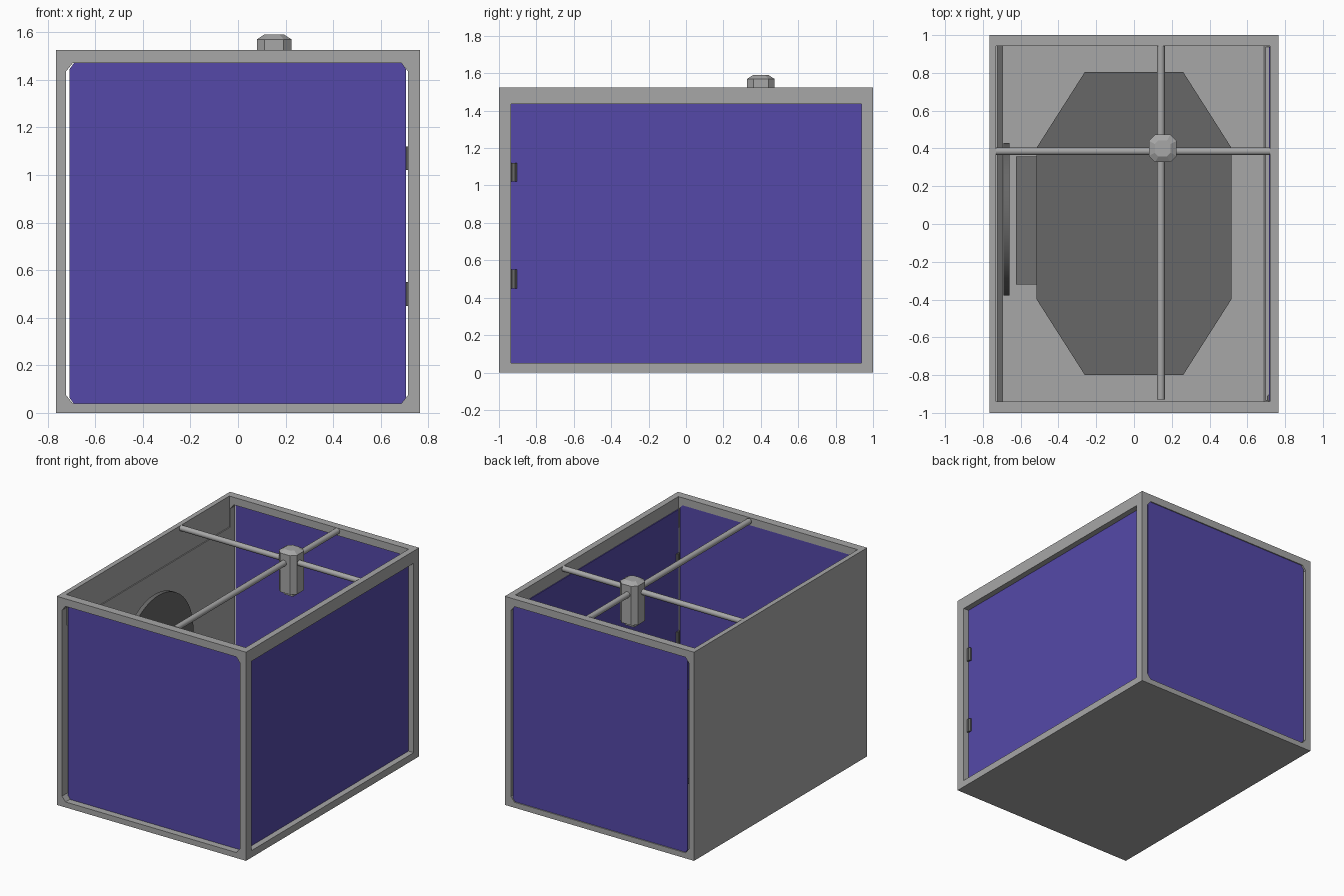
import bpy, bmesh, math
from mathutils import Matrix, Vector

if "Cube" in bpy.data.objects:
    bpy.data.objects.remove(bpy.data.objects["Cube"])


def material(name, rgb):
    m = bpy.data.materials.new(name)
    m.diffuse_color = (*rgb, 1)
    m.use_nodes = True
    m.node_tree.nodes["Principled BSDF"].inputs["Base Color"].default_value = m.diffuse_color
    return m


purple = material("purple_panel", (0.089, 0.066, 0.393))
grey = material("frame_grey", (0.385, 0.385, 0.385))
dark = material("dark_grey", (0.136, 0.136, 0.136))


def finish(name, bm, mat=None):
    bmesh.ops.recalc_face_normals(bm, faces=bm.faces)
    me = bpy.data.meshes.new(name)
    bm.to_mesh(me)
    bm.free()
    ob = bpy.data.objects.new(name, me)
    bpy.context.collection.objects.link(ob)
    me.materials.append(mat or grey)
    return ob


def box(name, lo, hi, mat=None):
    bm = bmesh.new()
    lo, hi = Vector(lo), Vector(hi)
    bmesh.ops.create_cube(bm, size=1, matrix=Matrix.Translation((lo + hi) / 2)
                          @ Matrix.Diagonal((*(hi - lo), 1)))
    return finish(name, bm, mat)


def cham(x0, x1, y0, y1, cx, cy):
    """Rectangle with cut corners."""
    return [(x0 + cx, y0), (x1 - cx, y0), (x1, y0 + cy), (x1, y1 - cy),
            (x1 - cx, y1), (x0 + cx, y1), (x0, y1 - cy), (x0, y0 + cy)]


def loft(name, rings, mat=None):
    """Skin a stack of equal-length 3D rings and cap both ends."""
    bm = bmesh.new()
    vs = [[bm.verts.new(p) for p in r] for r in rings]
    n = len(vs[0])
    for a, b in zip(vs, vs[1:]):
        for i in range(n):
            bm.faces.new((a[i], a[(i + 1) % n], b[(i + 1) % n], b[i]))
    bm.faces.new(vs[0])
    bm.faces.new(vs[-1])
    return finish(name, bm, mat)


def along_y(pts, y):
    return [(a, y, b) for a, b in pts]


def along_z(pts, z):
    return [(a, b, z) for a, b in pts]


def rod(name, a, b, r, segs=24, mat=None):
    a, b = Vector(a), Vector(b)
    d = b - a
    bm = bmesh.new()
    rot = Vector((0, 0, 1)).rotation_difference(d).to_matrix().to_4x4()
    bmesh.ops.create_cone(bm, cap_ends=True, segments=segs, radius1=r, radius2=r,
                          depth=d.length, matrix=Matrix.Translation((a + b) / 2) @ rot)
    for f in bm.faces:
        f.smooth = len(f.verts) == 4
    for e in bm.edges:
        e.smooth = all(f.smooth for f in e.link_faces)
    return finish(name, bm, mat)


# enclosure: solid left wall and floor, openings at front, back, right and top
case = box("enclosure_frame", (-0.765, -1, 0), (0.765, 1, 1.525))
hole = cham(-0.723, 0.715, 0.04, 1.47, 0.028, 0.035)
cutters = [
    loft("cut_front_back", [along_y(hole, -1.2), along_y(hole, 1.2)]),
    box("cut_top", (-0.73, -0.94, 1.3), (0.72, 0.943, 1.8)),
    box("cut_right", (0.6, -0.935, 0.051), (1, 0.937, 1.435)),
]
for c in cutters:
    c.hide_render = True
    c.hide_viewport = True
    m = case.modifiers.new(c.name, "BOOLEAN")
    m.object = c
    m.operation = "DIFFERENCE"
    m.solver = "EXACT"

# purple panels: front (recessed), back (near flush) and the right-hand door
pane = cham(-0.708, 0.706, 0.038, 1.47, 0.018, 0.025)
for name, y in (("front_panel", -0.945), ("back_panel", 0.987)):
    loft(name, [along_y(pane, y - 0.005), along_y(pane, y + 0.005)], purple)
box("right_door", (0.714, -0.935, 0.051), (0.722, 0.937, 1.435), purple)

# door hinges
for i, z in enumerate((0.5, 1.07)):
    h = cham(0.704, 0.738, -0.94, -0.903, 0.01, 0.01)
    loft(f"door_hinge_{i}", [along_z(h, z - 0.05), along_z(h, z + 0.05)], dark)

# gantry rods crossing under the top rim
rod("gantry_rod_x", (-0.73, 0.385, 1.505), (0.722, 0.385, 1.505), 0.02)
rod("gantry_rod_y", (0.142, -0.93, 1.503), (0.142, 0.943, 1.503), 0.021)


# tool head with bevelled cap and a small nozzle block
def head_ring(r, z):
    k = r * 0.45
    return along_z(cham(0.152 - r, 0.152 + r, 0.4 - r, 0.4 + r, k, k), z)


loft("tool_head", [head_ring(0.073, 1.285), head_ring(0.073, 1.57), head_ring(0.042, 1.59)])
box("nozzle", (0.115, 0.365, 1.255), (0.189, 0.435, 1.29))

# raised build plate with its side block
plate = cham(-0.515, 0.515, -0.8, 0.805, 0.255, 0.4)
loft("build_plate", [along_z(plate, 0.3), along_z(plate, 0.34)], dark)
box("plate_side_block", (-0.625, -0.32, 0.04), (-0.515, 0.357, 0.3),
    material("mid_grey", (0.16, 0.16, 0.16)))

# round disc on the left wall
rod("wall_disc", (-0.692, 0.025, 0.765), (-0.66, 0.025, 0.765), 0.403, 48, dark)
